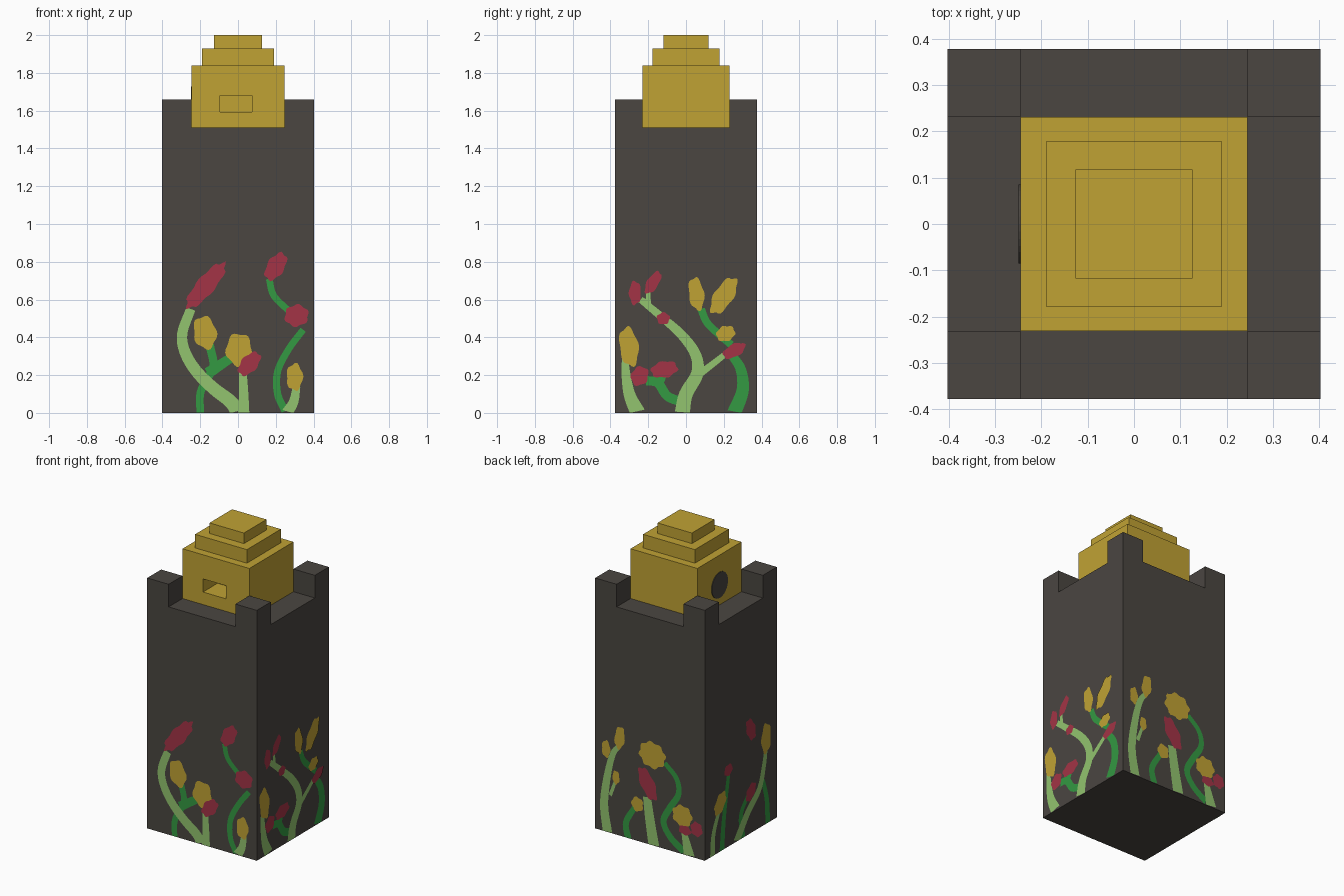
import bpy, bmesh, math
from mathutils import Vector

if "Cube" in bpy.data.objects:
    bpy.data.objects.remove(bpy.data.objects["Cube"])


def material(name, rgb):
    m = bpy.data.materials.new(name)
    m.diffuse_color = (*rgb, 1)
    m.use_nodes = True
    m.node_tree.nodes["Principled BSDF"].inputs["Base Color"].default_value = m.diffuse_color
    return m


STONE = material("dark_stone", (0.069, 0.061, 0.053))
GOLD = material("gold", (0.527, 0.361, 0.034))
RED = material("red", (0.366, 0.034, 0.061))
LIGHT = material("light_green", (0.287, 0.552, 0.156))
GREEN = material("green", (0.033, 0.319, 0.054))
MATS = [STONE, GOLD, RED, LIGHT, GREEN]
G, R, L, D = 1, 2, 3, 4          # material slots: gold, red, light, deep green
HX, HY = 0.402, 0.377            # half sizes of the tower
PX, PY = 0.245, 0.231            # half sizes of the pavilion


def finish(bm, name, mats):
    me = bpy.data.meshes.new(name)
    bm.to_mesh(me)
    bm.free()
    for m in mats:
        me.materials.append(m)
    ob = bpy.data.objects.new(name, me)
    bpy.context.collection.objects.link(ob)
    return ob


def box(name, x0, x1, y0, y1, z0, z1, mat):
    bm = bmesh.new()
    bmesh.ops.create_cube(bm, size=1)
    for v in bm.verts:
        v.co = ((x0 + x1) / 2 + v.co.x * (x1 - x0),
                (y0 + y1) / 2 + v.co.y * (y1 - y0),
                (z0 + z1) / 2 + v.co.z * (z1 - z0))
    return finish(bm, name, [mat])


# Tower: 3 x 3 plan raised to the parapet, with the corner cells raised further
bm = bmesh.new()
xs, ys = (-HX, -PX, PX, HX), (-HY, -PY, PY, HY)
grid = [[bm.verts.new((x, y, 0)) for y in ys] for x in xs]
cells = [bm.faces.new((grid[i][j], grid[i + 1][j], grid[i + 1][j + 1], grid[i][j + 1]))
         for i in range(3) for j in range(3)]


def raise_faces(faces, h):
    ext = bmesh.ops.extrude_face_region(bm, geom=faces, use_keep_orig=(h > 1))["geom"]
    for v in ext:
        if isinstance(v, bmesh.types.BMVert):
            v.co.z += h
    return [f for f in ext if isinstance(f, bmesh.types.BMFace)]


tops = raise_faces(cells, 1.51)
for f in tops:
    c = f.calc_center_median()
    if abs(c.x) > PX and abs(c.y) > PY:
        raise_faces([f], 0.15)
bmesh.ops.recalc_face_normals(bm, faces=bm.faces[:])
finish(bm, "tower_body", [STONE])

# Stepped pavilion with a recessed window in front
pavilion = box("pavilion", -PX, PX, -PY, PY, 1.51, 1.84, GOLD)
cutter = box("window_cutter", -0.095, 0.075, -0.3, -0.08, 1.593, 1.68, GOLD)
mod = pavilion.modifiers.new("window", "BOOLEAN")
mod.object, mod.operation, mod.solver = cutter, "DIFFERENCE", "EXACT"
bpy.context.view_layer.objects.active = pavilion
bpy.ops.object.modifier_apply(modifier="window")
bpy.data.objects.remove(cutter)
box("roof_middle_step", -0.19, 0.19, -0.178, 0.178, 1.84, 1.93, GOLD)
box("roof_top_step", -0.126, 0.126, -0.118, 0.118, 1.93, 2.0, GOLD)

# Dark round plate on the left wall of the pavilion
bpy.ops.mesh.primitive_cylinder_add(vertices=32, radius=0.085, depth=0.006,
                                    location=(-PX - 0.001, 0, 1.643),
                                    rotation=(0, math.pi / 2, 0))
bpy.context.object.name = "round_entrance"
bpy.context.object.data.materials.append(STONE)


def curve(pts, n=6):
    """Smooth path through the points."""
    p = [Vector(q) for q in pts]
    p = [2 * p[0] - p[1]] + p + [2 * p[-1] - p[-2]]
    out = []
    for a, b, c, d in zip(p, p[1:], p[2:], p[3:]):
        for k in range(n):
            t = k / n
            out.append(0.5 * (2 * b + (c - a) * t + (2 * a - 5 * b + 4 * c - d) * t * t
                              + (3 * b - a - 3 * c + d) * t ** 3))
    return out + [p[-2]]


def paint(name, normal, right, dist, stems, flowers):
    """Flat painted plants: stems are ribbons, flowers are lobed ovals."""
    bm = bmesh.new()
    n, r = Vector(normal), Vector(right)

    def poly(pts, lift, mat):
        area = sum(a[0] * b[1] - b[0] * a[1] for a, b in zip(pts, pts[1:] + pts[:1]))
        if area < 0:
            pts = pts[::-1]
        vs = [bm.verts.new(n * (dist + lift) + r * u + Vector((0, 0, max(v, 0.001))))
              for u, v in pts]
        bm.faces.new(vs).material_index = mat

    for mat, w0, w1, pts in stems:
        c = curve(pts)
        sides = []
        for i, p in enumerate(c):
            t = (c[min(i + 1, len(c) - 1)] - c[max(i - 1, 0)]).normalized()
            w = (w0 + (w1 - w0) * i / (len(c) - 1)) / 2
            s = Vector((-t.y, t.x)) * w
            sides.append((tuple(p + s), tuple(p - s)))
        for a, b in zip(sides, sides[1:]):
            poly([a[0], a[1], b[1], b[0]], 0.0015 if mat == D else 0.0025, mat)
    for k, (mat, u, v, a, b, tilt, lobes) in enumerate(flowers):
        ca, sa = math.cos(math.radians(tilt)), math.sin(math.radians(tilt))
        pts = []
        for i in range(36):
            t = i * math.tau / 36
            q = 0.95 + 0.08 * math.cos(lobes * t + k)
            x, y = a * q * math.cos(t), b * q * math.sin(t)
            pts.append((u + x * ca - y * sa, v + x * sa + y * ca))
        poly(pts, 0.0035 + 0.0002 * k, mat)
    finish(bm, name, MATS)


# Front plants
paint("front_flowers", (0, -1, 0), (1, 0, 0), HY, [
    (L, .075, .05, [(0, 0), (-.04, .06), (-.13, .13), (-.22, .22), (-.28, .32), (-.295, .42), (-.25, .55)]),
    (L, .06, .04, [(.03, 0), (.03, .1), (.025, .23)]),
    (D, .04, .045, [(-.2, 0), (-.2, .1), (-.17, .17), (-.13, .25), (-.15, .36)]),
    (D, .06, .05, [(-.16, .21), (-.1, .25), (-.04, .29)]),
    (D, .04, .035, [(.25, .01), (.21, .1), (.21, .22), (.27, .34), (.345, .44)]),
    (D, .035, .035, [(.165, .71), (.19, .62), (.28, .53)]),
    (L, .06, .04, [(.26, 0), (.295, .06), (.31, .14)]),
], [
    (R, -.17, .675, .16, .05, 50, 8), (G, -.175, .425, .063, .092, 10, 5),
    (G, .005, .335, .072, .09, 0, 5), (R, .06, .26, .078, .045, 48, 6),
    (R, .2, .775, .085, .048, 58, 6), (R, .31, .515, .066, .06, 10, 6),
    (G, .3, .19, .045, .075, 0, 5)])

# Right plants
paint("right_flowers", (1, 0, 0), (0, 1, 0), HX, [
    (L, .08, .025, [(-.255, 0), (-.3, .1), (-.32, .23), (-.32, .34)]),
    (L, .08, .035, [(-.02, 0), (0, .1), (.06, .21), (.05, .31), (-.02, .41), (-.12, .5), (-.24, .6)]),
    (L, .04, .03, [(.05, .19), (.13, .25), (.22, .32)]),
    (L, .03, .02, [(-.2, .57), (-.2, .66)]),
    (D, .05, .05, [(-.03, .06), (-.1, .09), (-.15, .16), (-.21, .17)]),
    (D, .05, .03, [(-.15, .14), (-.11, .22)]),
    (D, .075, .045, [(.255, 0), (.3, .12), (.29, .23), (.24, .31)]),
    (D, .04, .04, [(.24, .36), (.17, .42), (.11, .48), (.08, .55)]),
], [
    (G, -.302, .35, .052, .11, 8, 5), (R, -.245, .195, .047, .055, -30, 5),
    (R, -.115, .23, .075, .045, 10, 6), (R, -.27, .635, .033, .066, 0, 5),
    (R, -.175, .69, .07, .032, 58, 5), (R, -.12, .5, .036, .033, 0, 5),
    (R, .255, .33, .068, .035, 28, 5), (G, .055, .63, .042, .092, 8, 5),
    (G, .2, .62, .115, .052, 58, 6), (G, .21, .42, .053, .042, 20, 6)])

# Back plants
paint("back_flowers", (0, 1, 0), (-1, 0, 0), HY, [
    (L, .07, .03, [(-.31, 0), (-.335, .18), (-.31, .38), (-.27, .53), (-.22, .6)]),
    (L, .025, .02, [(-.29, .25), (-.25, .36)]),
    (D, .05, .035, [(-.16, 0), (-.175, .1), (-.11, .22)]),
    (L, .08, .06, [(.03, 0), (0, .17), (-.02, .31)]),
    (D, .05, .035, [(.25, .02), (.15, .09), (.1, .18), (.145, .28), (.21, .39), (.195, .49), (.11, .57)]),
    (L, .08, .04, [(.29, 0), (.27, .08), (.25, .16)]),
], [
    (G, -.32, .55, .032, .06, 0, 5), (G, -.22, .65, .038, .08, -8, 5),
    (G, -.247, .38, .027, .047, 0, 5), (G, -.09, .245, .045, .05, 0, 5),
    (R, -.015, .4, .115, .055, 117, 6), (G, .02, .6, .1, .09, 0, 8),
    (G, .24, .256, .075, .072, 0, 7), (R, .26, .165, .048, .032, 0, 5),
    (R, .345, .195, .045, .05, 0, 6)])

# Left plants
paint("left_flowers", (-1, 0, 0), (0, -1, 0), HX, [
    (L, .05, .035, [(-.3, 0), (-.29, .14), (-.23, .28)]),
    (D, .05, .035, [(-.2, 0), (-.18, .2), (-.13, .48)]),
    (D, .05, .035, [(.02, 0), (0, .16), (.08, .27)]),
    (L, .07, .035, [(-.05, 0), (.07, .15), (.19, .26), (.24, .4), (.26, .5)]),
    (D, .05, .035, [(.28, 0), (.27, .16), (.23, .3)]),
], [
    (G, -.22, .32, .08, .055, 55, 6), (R, -.135, .51, .045, .04, 0, 5),
    (R, .1, .275, .066, .045, 50, 6), (G, .26, .57, .052, .105, 0, 5),
    (R, .1, .69, .085, .045, 115, 6)])
